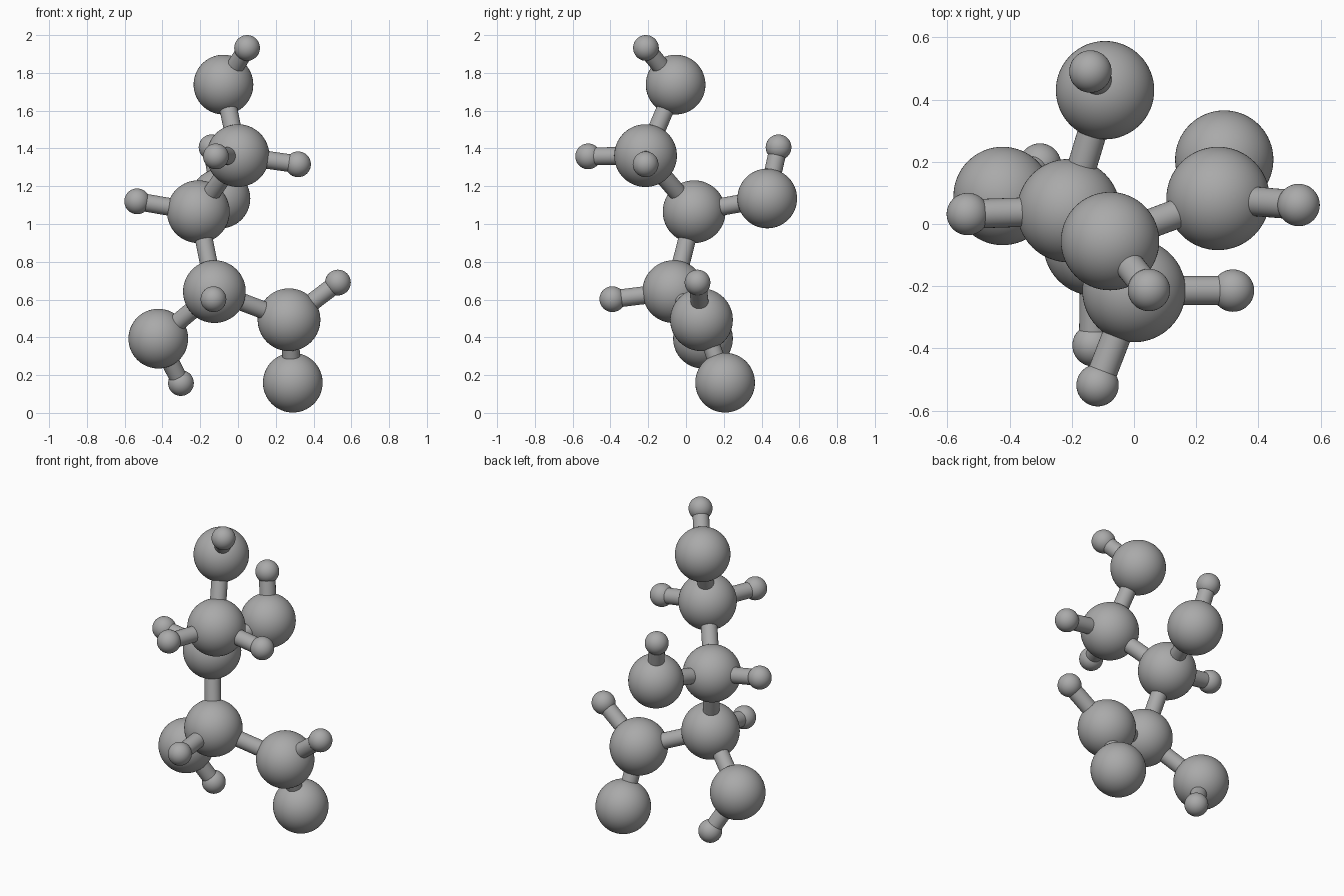
import bpy
from mathutils import Vector

cube = bpy.data.objects.get("Cube")
if cube:
    bpy.data.objects.remove(cube, do_unlink=True)

# One plain grey for the whole model
grey = bpy.data.materials.new("plain grey")
grey.use_nodes = True
colour = (0.4, 0.4, 0.4, 1)
grey.diffuse_color = colour
grey.node_tree.nodes["Principled BSDF"].inputs["Base Color"].default_value = colour

CARBON, OXYGEN, HYDROGEN, BOND = 0.166, 0.158, 0.068, 0.047

# Each atom: radius, centre, and the atom it hangs from
atoms = {
    "carbon_upper_middle": (CARBON, (-0.21, 0.043, 1.065), None),
    "carbon_top": (CARBON, (0.0, -0.214, 1.362), "carbon_upper_middle"),
    "carbon_lower_middle": (CARBON, (-0.125, -0.065, 0.642), "carbon_upper_middle"),
    "carbon_bottom": (CARBON, (0.27, 0.082, 0.493), "carbon_lower_middle"),
    "oxygen_top": (OXYGEN, (-0.077, -0.055, 1.738), "carbon_top"),
    "oxygen_back": (OXYGEN, (-0.093, 0.43, 1.135), "carbon_upper_middle"),
    "oxygen_right": (OXYGEN, (-0.422, 0.09, 0.393), "carbon_lower_middle"),
    "oxygen_bottom": (OXYGEN, (0.29, 0.207, 0.16), "carbon_bottom"),
    "hydrogen_top": (HYDROGEN, (0.048, -0.212, 1.932), "oxygen_top"),
    "hydrogen_top_left": (HYDROGEN, (0.318, -0.214, 1.316), "carbon_top"),
    "hydrogen_top_front": (HYDROGEN, (-0.117, -0.518, 1.358), "carbon_top"),
    "hydrogen_middle_right": (HYDROGEN, (-0.534, 0.032, 1.12), "carbon_upper_middle"),
    "hydrogen_back": (HYDROGEN, (-0.14, 0.49, 1.406), "oxygen_back"),
    "hydrogen_lower_front": (HYDROGEN, (-0.13, -0.39, 0.602), "carbon_lower_middle"),
    "hydrogen_lower_right": (HYDROGEN, (-0.302, 0.191, 0.158), "oxygen_right"),
    "hydrogen_bottom_left": (HYDROGEN, (0.529, 0.061, 0.69), "carbon_bottom"),
}


def finish(name):
    obj = bpy.context.object
    obj.name = name
    obj.data.materials.append(grey)
    bpy.ops.object.shade_smooth_by_angle()


for name, (radius, centre, parent) in atoms.items():
    # Ball
    bpy.ops.mesh.primitive_uv_sphere_add(segments=64, ring_count=32,
                                         radius=radius, location=centre)
    finish(name)
    # Rod from the ball to its neighbour
    if parent:
        start, end = Vector(atoms[parent][1]), Vector(centre)
        rod = end - start
        bpy.ops.mesh.primitive_cylinder_add(
            vertices=32, radius=BOND, depth=rod.length, location=(start + end) / 2,
            rotation=rod.to_track_quat("Z", "Y").to_euler())
        finish("bond_to_" + name)
